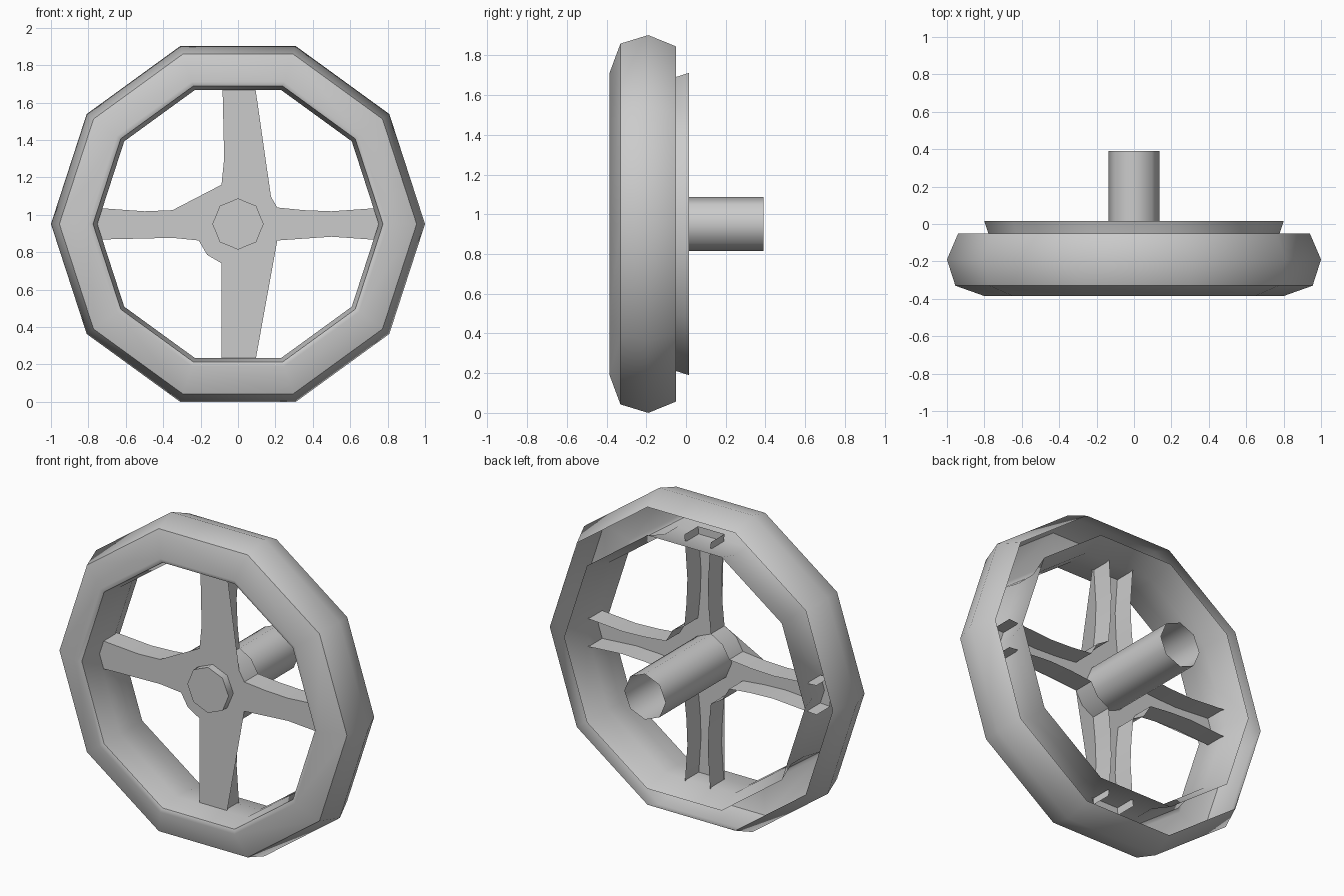
import bpy, bmesh, math

if "Cube" in bpy.data.objects:
    bpy.data.objects.remove(bpy.data.objects["Cube"])

CZ = 0.951  # wheel centre height


def finish(name, bm, angle=40):
    bmesh.ops.recalc_face_normals(bm, faces=bm.faces)
    me = bpy.data.meshes.new(name)
    bm.to_mesh(me)
    bm.free()
    ob = bpy.data.objects.new(name, me)
    ob.location.z = CZ
    bpy.context.collection.objects.link(ob)
    bpy.ops.object.select_all(action='DESELECT')
    ob.select_set(True)
    bpy.context.view_layer.objects.active = ob
    bpy.ops.object.shade_smooth_by_angle(angle=math.radians(angle))
    return ob


def lathe(name, profile, sides, angle, cap_first=False):
    """Spin an (r, y) profile around the y axis."""
    bm = bmesh.new()
    rings = []
    for r, y in profile:
        rings.append([bm.verts.new((r * math.cos(2 * math.pi * i / sides), y,
                                    r * math.sin(2 * math.pi * i / sides)))
                      for i in range(sides)])
    for a, b in zip(rings, rings[1:]):
        for i in range(sides):
            j = (i + 1) % sides
            bm.faces.new((a[i], a[j], b[j], b[i]))
    if cap_first:
        bm.faces.new(rings[0])
    return finish(name, bm, angle)


# Rim: ten-sided shell, a channel open at the back
lathe("rim", [(0.80, 0.015), (0.752, -0.13), (0.752, -0.25), (0.775, -0.375),
              (0.80, -0.385), (0.955, -0.33), (1.0, -0.19), (0.94, -0.05)], 10, 50)

# Column: eight-sided tube with a closed front cap and open rear end
lathe("column", [(0.137, -0.285), (0.137, 0.39)], 8, 50, cap_first=True)

# Spokes and hub: one cross-shaped plate with flanges folded back
quarter = [(0.79, 0.088), (0.70, 0.082), (0.50, 0.068), (0.35, 0.074), (0.21, 0.088),
           (0.165, 0.165),
           (0.088, 0.21), (0.074, 0.35), (0.068, 0.50), (0.082, 0.70), (0.088, 0.76)]
flip = lambda pts: [(-x, z) for x, z in reversed(pts)]
half = quarter + flip(quarter)
outline = half + [(x, -z) for x, z in reversed(half)]
bm = bmesh.new()
front = [bm.verts.new((x, -0.24, z)) for x, z in outline]
back = [bm.verts.new((x, -0.11, z)) for x, z in outline]
tips = {0, 10, 11, 21, 22, 32, 33, 43}
n = len(outline)
bm.faces.new(front)
for i in range(n):
    j = (i + 1) % n
    if i in tips and j in tips:
        continue  # spoke ends stay open inside the rim
    bm.faces.new((front[i], front[j], back[j], back[i]))
bmesh.ops.triangulate(bm, faces=[f for f in bm.faces if len(f.verts) > 4])
finish("spokes", bm, 35)
